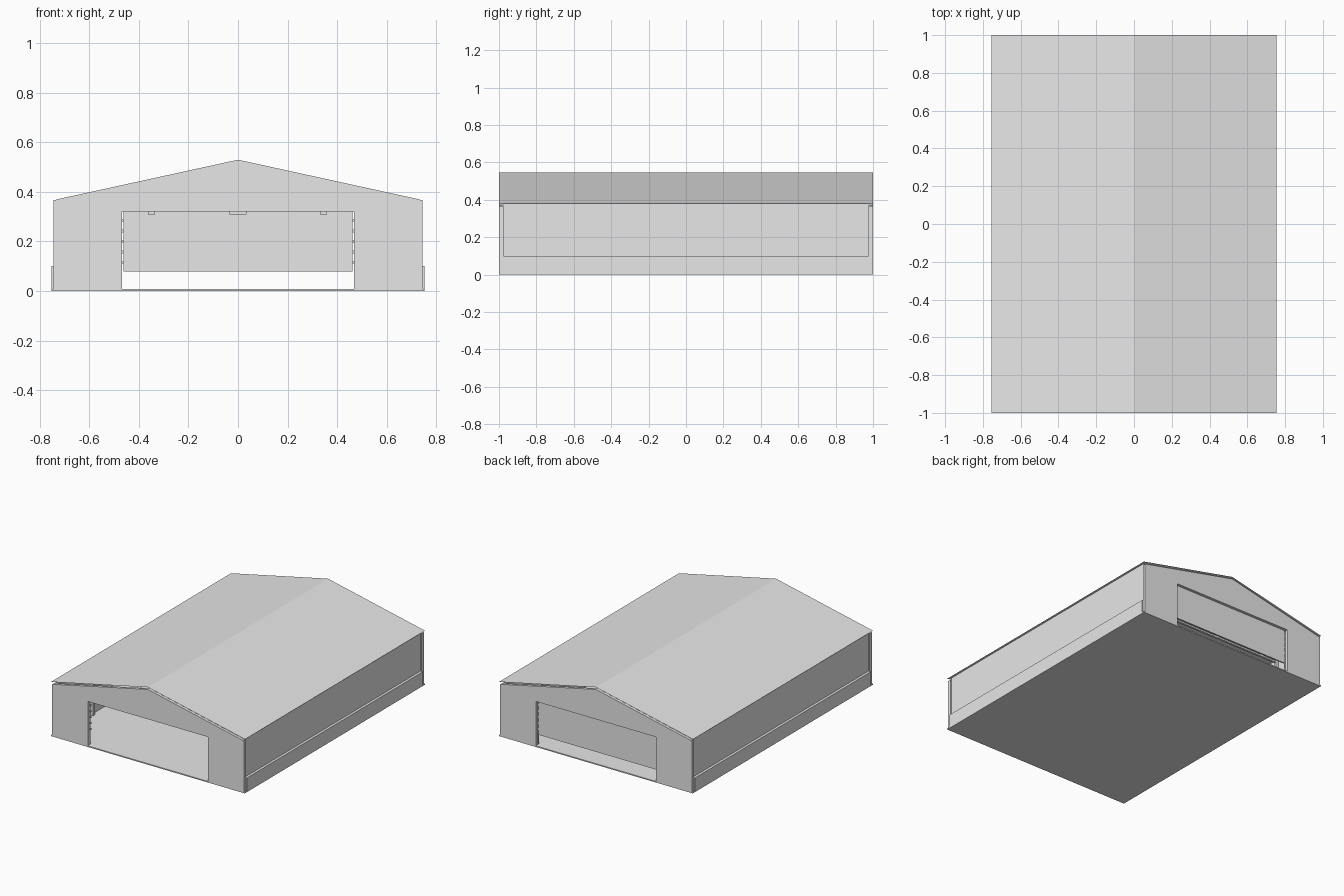
import bpy

cube = bpy.data.objects.get("Cube")
if cube:
    bpy.data.objects.remove(cube, do_unlink=True)

grey = bpy.data.materials.new("light grey")
grey.use_nodes = True
grey.diffuse_color = (0.8, 0.8, 0.8, 1)
grey.node_tree.nodes["Principled BSDF"].inputs["Base Color"].default_value = (0.8, 0.8, 0.8, 1)


def mesh(name, verts, faces):
    data = bpy.data.meshes.new(name)
    data.from_pydata(verts, [], faces)
    data.materials.append(grey)
    obj = bpy.data.objects.new(name, data)
    bpy.context.collection.objects.link(obj)
    return obj


def prism(name, outline, y0, y1):
    """Extrude an (x, z) outline, listed counter-clockwise from the front."""
    n = len(outline)
    verts = [(x, y, z) for y in (y0, y1) for x, z in outline]
    faces = [tuple(range(n)), tuple(range(2 * n - 1, n - 1, -1))]
    faces += [(i, i + n, (i + 1) % n + n, (i + 1) % n) for i in range(n)]
    return mesh(name, verts, faces)


def box(name, x0, x1, y0, y1, z0, z1):
    return prism(name, [(x0, z0), (x1, z0), (x1, z1), (x0, z1)], y0, y1)


# Main measurements
FLOOR = 0.008
EAVE, RIDGE = 0.367, 0.53
HALF, OPEN, LINTEL = 0.735, 0.468, 0.32
SLOPE = (RIDGE - EAVE) / 0.745


def under_roof(x, drop=0.0):
    return RIDGE - abs(x) * SLOPE - drop


# Floor slab
box("floor_slab", -0.753, 0.753, -1, 1, 0, FLOOR)

# Roof: two thin sloping sheets sharing the ridge
roof = [(x, y, z) for y in (-1, 1) for x, z in ((-0.755, 0.381), (0, 0.545), (0.755, 0.381))]
mesh("roof", roof, [(0, 1, 4, 3), (1, 2, 5, 4)])

# Gable walls with a wide doorway
gable = [(-HALF, FLOOR), (-OPEN, FLOOR), (-OPEN, LINTEL), (OPEN, LINTEL),
         (OPEN, FLOOR), (HALF, FLOOR), (HALF, under_roof(HALF)),
         (0, RIDGE), (-HALF, under_roof(HALF))]
prism("front_gable_wall", gable, -1, -0.98)
prism("back_gable_wall", gable, 0.98, 1)

# Side walls, plinths, eave strips and corner trims
for side, s in (("left", 1), ("right", -1)):
    def side_box(name, inner, outer, y0, y1, z0, z1):
        a, b = sorted((s * inner, s * outer))
        return box(f"{side}_{name}", a, b, y0, y1, z0, z1)

    side_box("wall", 0.72, HALF, -0.98, 0.98, FLOOR, EAVE)
    side_box("plinth", HALF, 0.753, -0.977, 0.977, FLOOR, 0.1)
    strip = [(s * HALF, y, z) for z in (EAVE, 0.384) for y in (-0.977, 0.977)]
    mesh(f"{side}_eave_strip", strip, [(0, 1, 3, 2) if s > 0 else (0, 2, 3, 1)])
    for end, y in (("front", -1), ("back", 0.977)):
        side_box(f"{end}_corner_trim", HALF, 0.745, y, y + 0.023, FLOOR, EAVE)

    # Door guide rails and hinge rollers
    for end, y in (("front", -0.978), ("back", 0.962)):
        side_box(f"{end}_door_rail", OPEN + 0.002, 0.478, y, y + 0.012, FLOOR, LINTEL)
        for i in range(5):
            z = 0.11 + i * 0.042
            side_box(f"{end}_roller_{i}", 0.463, 0.472, y, y + 0.01, z, z + 0.012)

# Doors: the back one partly raised, the front one parked overhead
box("back_door", -0.463, 0.463, 0.968, 0.977, 0.078, 0.325)
box("back_door_overhead", -0.463, 0.463, 0.89, 0.968, 0.322, 0.33)
box("front_door_overhead", -0.463, 0.463, -0.965, -0.65, 0.322, 0.33)
for name, x, w in (("left_bracket", 0.345, 0.014), ("right_bracket", -0.35, 0.014),
                   ("door_handle", 0, 0.035)):
    box(name, x - w, x + w, -0.9, -0.88, 0.309, 0.322)

# Roof trusses standing on inner columns
for i in range(5):
    y = -0.6 + i * 0.3
    for s in (-1, 1):
        a, b = sorted((s * 0.70, s * 0.72))
        box(f"column_{i}", a, b, y - 0.01, y + 0.01, FLOOR, EAVE)
    box(f"truss_chord_{i}", -0.72, 0.72, y - 0.008, y + 0.008, 0.335, 0.347)
    rafter = [(-0.72, under_roof(0.72, 0.015)), (0, RIDGE - 0.015), (0.72, under_roof(0.72, 0.015)),
              (0.72, under_roof(0.72)), (0, RIDGE), (-0.72, under_roof(0.72))]
    prism(f"truss_rafter_{i}", rafter, y - 0.008, y + 0.008)
    for k in range(-3, 3):
        low, high = (k, k + 1) if k % 2 else (k + 1, k)
        x0, x1 = low * 0.2, high * 0.2
        top = under_roof(x1, 0.01)
        web = [(x0 - 0.005, 0.345), (x0 + 0.005, 0.345), (x1 + 0.005, top), (x1 - 0.005, top)]
        prism(f"truss_web_{i}", web, y - 0.005, y + 0.005)
